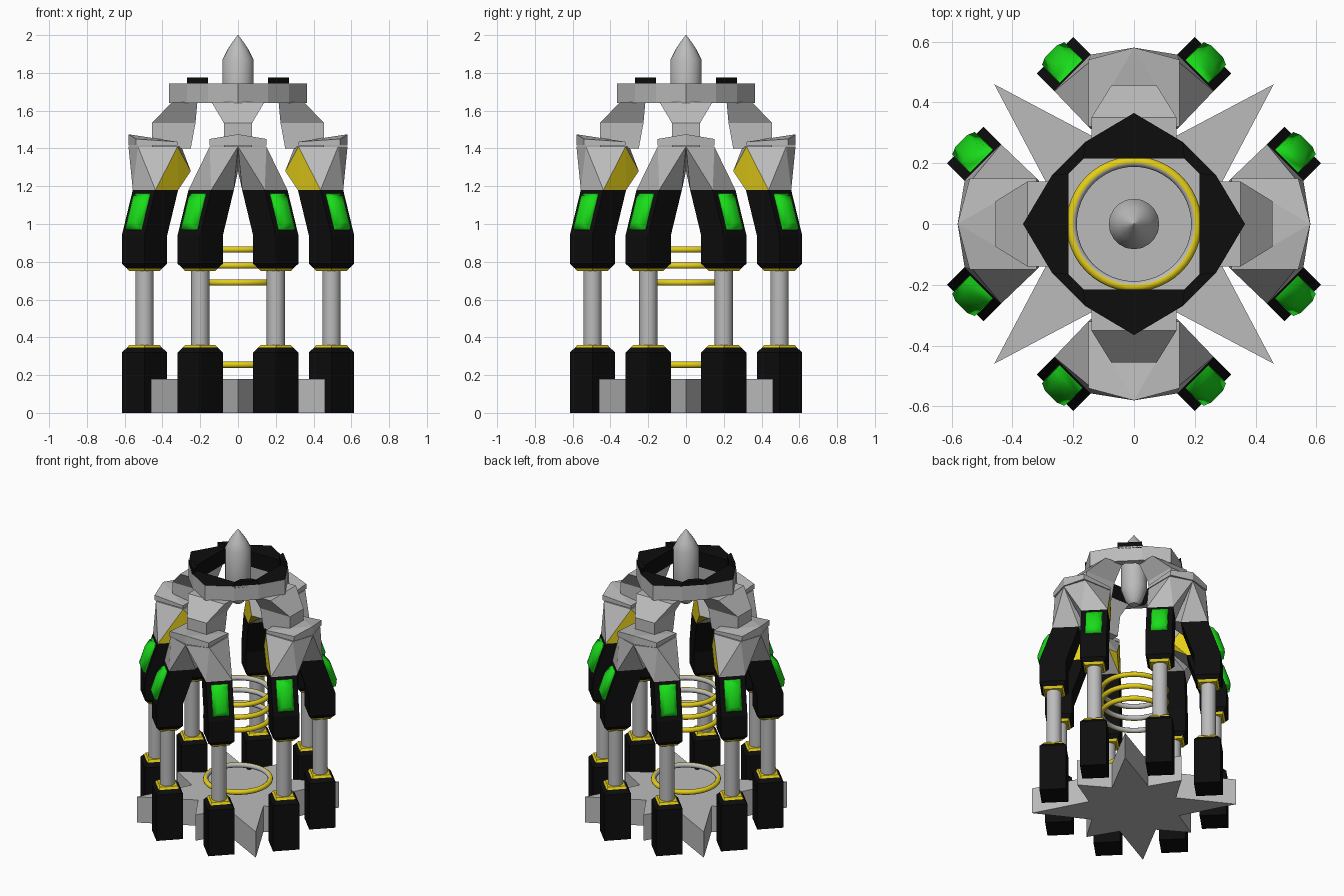
import bpy, bmesh, math
from mathutils import Matrix, Vector

if "Cube" in bpy.data.objects:
    bpy.data.objects.remove(bpy.data.objects["Cube"], do_unlink=True)


def material(name, rgb):
    m = bpy.data.materials.new(name)
    m.use_nodes = True
    m.diffuse_color = (*rgb, 1)
    m.node_tree.nodes["Principled BSDF"].inputs["Base Color"].default_value = (*rgb, 1)
    return m


GREY = material("grey metal", (0.5, 0.5, 0.5))
BLACK = material("black", (0.004, 0.004, 0.004))
YELLOW = material("yellow", (0.78, 0.62, 0.01))
GREEN = material("green", (0.01, 0.72, 0.01))


def finish(bm, name, mats, rule=None, matrix=None, smooth=None):
    """Turn a bmesh into an object; rule(face) picks the material slot."""
    bmesh.ops.recalc_face_normals(bm, faces=bm.faces)
    bm.normal_update()
    if rule:
        for f in bm.faces:
            f.material_index = rule(f)
    if matrix:
        bm.transform(matrix)
        if matrix.determinant() < 0:
            bmesh.ops.reverse_faces(bm, faces=bm.faces)
    me = bpy.data.meshes.new(name)
    bm.to_mesh(me)
    bm.free()
    for m in mats:
        me.materials.append(m)
    ob = bpy.data.objects.new(name, me)
    bpy.context.collection.objects.link(ob)
    if smooth:
        bpy.ops.object.select_all(action="DESELECT")
        ob.select_set(True)
        bpy.context.view_layer.objects.active = ob
        bpy.ops.object.shade_smooth_by_angle(angle=math.radians(smooth))
    return ob


def loft(rings, closed=False):
    """Skin a list of equal point rings; closed joins last to first."""
    bm = bmesh.new()
    vs = [[bm.verts.new(p) for p in r] for r in rings]
    n = len(vs[0])
    pairs = list(zip(vs, vs[1:])) + ([(vs[-1], vs[0])] if closed else [])
    for a, b in pairs:
        for i in range(n):
            j = (i + 1) % n
            bm.faces.new((a[i], a[j], b[j], b[i]))
    if not closed:
        bm.faces.new(vs[0])
        bm.faces.new(vs[-1])
    return bm


def hull(points):
    bm = bmesh.new()
    for p in points:
        bm.verts.new(p)
    bmesh.ops.convex_hull(bm, input=bm.verts)
    bmesh.ops.dissolve_limit(bm, angle_limit=0.01, verts=bm.verts, edges=bm.edges)
    return bm


def circle(r, z, n=20, cx=0, cy=0):
    return [(cx + r * math.cos(math.tau * i / n), cy + r * math.sin(math.tau * i / n), z)
            for i in range(n)]


# Star-shaped base: long diagonal points, shorter points on the axes
star = []
for i in range(16):
    r = 0.3 if i % 2 else (0.65 if i % 4 == 2 else 0.47)
    a = math.tau * i / 16
    star.append((r * math.cos(a), r * math.sin(a)))
finish(loft([[(x, y, z) for x, y in star] for z in (0, 0.18)]), "star_base", [GREY])

# Coil rings: yellow outside, grey inside
for z in (0.255, 0.69, 0.78, 0.865):
    rings = []
    for i in range(48):
        a = math.tau * i / 48
        rings.append([((0.205 + x) * math.cos(a), (0.205 + x) * math.sin(a), z + y)
                      for x, y, _ in circle(0.017, 0, 10)])
    finish(loft(rings, closed=True), "coil_ring", [YELLOW, GREY],
           lambda f: int(f.normal.dot(f.calc_center_median().xy.to_3d().normalized()) < -0.4),
           smooth=60)

# Floating centre spike
spike = [(0.03, 1.49), (0.055, 1.52), (0.083, 1.6), (0.083, 1.87), (0.055, 1.925),
         (0.028, 1.965), (0.002, 2.0)]
finish(loft([circle(r, z) for r, z in spike]), "centre_spike", [GREY], smooth=40)

# Crown ring: grey outside and below, black on top and inside
outer, inner = [], []
for k in range(4):
    rot = Matrix.Rotation(k * math.pi / 2, 2)
    outer += [rot @ Vector(p) for p in ((0.365, 0), (0.27, 0.16), (0.16, 0.27))]
    inner += [rot @ Vector(p) for p in ((0.215, 0), (0.215, 0.165), (0.165, 0.215))]
loops = [[(p.x, p.y, z) for p in ps]
         for ps, z in ((outer, 1.64), (outer, 1.745), (inner, 1.745), (inner, 1.64))]


def crown_rule(f):
    c = f.calc_center_median()
    return int(f.normal.z > 0.5 or f.normal.dot(Vector((c.x, c.y, 0)).normalized()) < -0.3)


finish(loft(loops, closed=True), "crown_ring", [GREY, BLACK], crown_rule)

LEG_X, LEG_Y, HALF = 0.2, 0.495, 0.12


def diamond(h, z, shift=0.0):
    x, y = LEG_X - shift, LEG_Y - shift
    return [(x + h, y, z), (x, y + h, z), (x - h, y, z), (x, y - h, z)]


def leg(m):
    # Foot and knee blocks with yellow collars
    finish(loft([diamond(HALF, 0), diamond(HALF, 0.32), diamond(0.093, 0.345),
                 diamond(0.08, 0.36)]),
           "foot_block", [BLACK, YELLOW],
           lambda f: int(f.calc_center_median().z > 0.345), m)
    finish(loft([diamond(0.08, 0.75), diamond(0.093, 0.765), diamond(HALF, 0.79),
                 diamond(HALF, 0.94), diamond(HALF, 1.18, 0.058)]),
           "knee_block", [BLACK, YELLOW],
           lambda f: int(f.calc_center_median().z < 0.765), m)
    # Piston rod
    finish(loft([circle(0.048, z, 16, LEG_X, LEG_Y) for z in (0.35, 0.76)]),
           "piston_rod", [GREY], None, m, smooth=40)
    # Green lamp on the slanted outer face
    pts = []
    for out, hw, zs in ((-0.01, 0.055, (0.965, 1.165)), (0.02, 0.052, (0.975, 1.15)),
                        (0.042, 0.028, (1.01, 1.12))):
        for z in zs:
            base = HALF / 2 - (z - 0.94) * 0.24 + out * 0.707
            for s in (-hw * 0.707, hw * 0.707):
                pts.append((LEG_X + base + s, LEG_Y + base - s, z))
    finish(hull(pts), "green_lamp", [GREEN], None, m, smooth=60)
    # Half of the shoulder, yellow on the inward side
    top = [(0, 0.58, 1.41), (0.15, 0.53, 1.41), (0.15, 0.32, 1.41), (0, 0.3, 1.41)]
    heel = [(0, 0.25, 1.28), (0.07, 0.25, 1.28)]
    finish(hull(diamond(HALF, 1.18, 0.058) + top + heel), "shoulder", [GREY, YELLOW],
           lambda f: int(f.normal.y < -0.4 and f.normal.z < 0.1), m)


def rect(r_in, r_out, hw, z):
    return [(-hw, r_in, z), (hw, r_in, z), (hw, r_out, z), (-hw, r_out, z)]


# Four towers, each with two mirrored legs
for k in range(4):
    turn = Matrix.Rotation(k * math.pi / 2, 4, "Z")
    for side in (1, -1):
        leg(turn @ Matrix.Diagonal((side, 1, 1, 1)))
    # Pointed shoulder plate
    plan = [(0, 0.58, 1.475), (0.15, 0.54, 1.45), (0.15, 0.32, 1.435),
            (-0.15, 0.32, 1.435), (-0.15, 0.54, 1.45)]
    finish(hull(plan + [(x, y, 1.415) for x, y, _ in plan]), "shoulder_plate",
           [GREY], None, turn)
    # Arm up to the crown
    finish(loft([rect(0.25, 0.455, 0.075, 1.3 + 0.1), rect(0.225, 0.455, 0.075, 1.535),
                 rect(0.215, 0.35, 0.14, 1.645)]), "crown_arm", [GREY], None, turn)
    # Black cap on the crown's diagonal
    cap = [(0.27, 0.16), (0.16, 0.27), (0.165, 0.215), (0.215, 0.165)]
    finish(loft([[(x, y, z) for x, y in cap] for z in (1.73, 1.775)]),
           "crown_cap", [BLACK], None, turn)
